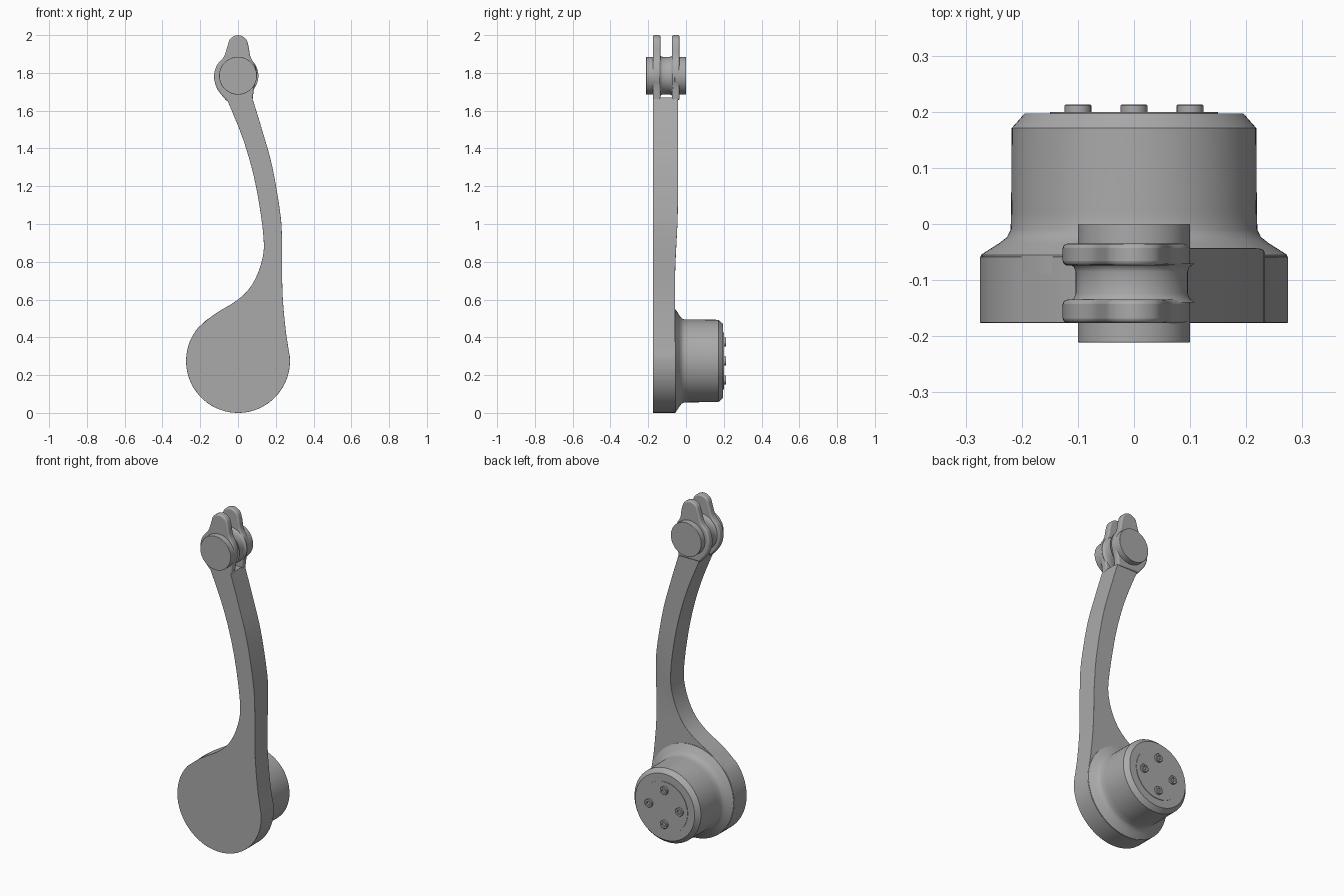
import bpy, bmesh, math
from mathutils import Vector
from mathutils.geometry import interpolate_bezier

cube = bpy.data.objects.get("Cube")
if cube:
    bpy.data.objects.remove(cube)

metal = bpy.data.materials.new("cast_grey")
metal.use_nodes = True
GREY = (0.4, 0.4, 0.4, 1)
metal.diffuse_color = GREY
metal.node_tree.nodes["Principled BSDF"].inputs["Base Color"].default_value = GREY

HUB_Z = 0.275     # centre of the large round end
PIN_Z = 1.785     # centre of the fork pin


def finish(name, bm, bevel=0):
    """Turn a bmesh into a smooth shaded, optionally bevelled object."""
    bmesh.ops.recalc_face_normals(bm, faces=bm.faces)
    mesh = bpy.data.meshes.new(name)
    bm.to_mesh(mesh)
    bm.free()
    mesh.materials.append(metal)
    obj = bpy.data.objects.new(name, mesh)
    bpy.context.collection.objects.link(obj)
    if bevel:
        mod = obj.modifiers.new("rounded_edges", 'BEVEL')
        mod.width, mod.segments = bevel, 3
        mod.limit_method, mod.angle_limit = 'ANGLE', math.radians(50)
    bpy.ops.object.select_all(action='DESELECT')
    obj.select_set(True)
    bpy.context.view_layer.objects.active = obj
    bpy.ops.object.shade_smooth_by_angle(angle=math.radians(35))
    return obj


def lathe(name, profile, x, z, sides=64, bevel=0):
    """Revolve (radius, y) points around a front-to-back axis."""
    bm = bmesh.new()
    rings = []
    for r, y in profile:
        rings.append([bm.verts.new((x + r * math.cos(math.tau * i / sides), y,
                                    z + r * math.sin(math.tau * i / sides)))
                      for i in range(sides)])
    for a, b in zip(rings, rings[1:]):
        for i in range(sides):
            j = (i + 1) % sides
            bm.faces.new((a[i], a[j], b[j], b[i]))
    bm.faces.new(rings[0])
    bm.faces.new(rings[-1])
    return finish(name, bm, bevel)


def smooth_path(points, count):
    """Sample a curve through the points, evenly by length."""
    p = [Vector(q).to_3d() for q in points]
    dense = []
    for i in range(len(p) - 1):
        t0 = p[min(i + 1, len(p) - 1)] - p[max(i - 1, 0)]
        t1 = p[min(i + 2, len(p) - 1)] - p[i]
        dense += interpolate_bezier(p[i], p[i] + t0 / 6, p[i + 1] - t1 / 6, p[i + 1], 24)[:-1]
    dense.append(p[-1])
    step = (len(dense) - 1) / (count - 1)
    return [dense[round(i * step)] for i in range(count)]


def arc(start, end, count, radius):
    """Points on the large round end, skipping the start."""
    return [Vector((radius * math.cos(a), HUB_Z + radius * math.sin(a), 0))
            for a in (math.radians(start + (end - start) * i / count)
                      for i in range(1, count + 1))]


# Curved arm flowing into the large round end, lofted between two edge curves
left_edge = smooth_path([(-.063, 1.67), (.03, 1.44), (.095, 1.2), (.135, .93), (.125, .8),
                         (.075, .68), (0, .6), (-.12, .525), (-.193, .467)], 41)
right_edge = smooth_path([(.075, 1.67), (.127, 1.5), (.18, 1.31), (.222, 1.07), (.233, .92),
                          (.235, .65), (.25, .46), (.264, .36), (.274, .3)], 41)
left_edge += arc(135, 268, 28, .275)
right_edge += arc(5, -88, 28, .275)


def back_y(z):
    t = max(0, min(1, (z - .7) / .4))
    return -.058 + .015 * t * t * (3 - 2 * t)


bm = bmesh.new()
sections = []
for l, r in zip(left_edge, right_edge):
    sections.append([bm.verts.new(c) for c in (
        (l.x, -.176, l.y), (r.x, -.176, r.y),
        (r.x, back_y(r.y), r.y), (l.x, back_y(l.y), l.y))])
for a, b in zip(sections, sections[1:]):
    for i in range(4):
        j = (i + 1) % 4
        bm.faces.new((a[i], a[j], b[j], b[i]))
bm.faces.new(sections[0])
bm.faces.new(sections[-1])
finish("curved_arm", bm, .008)

# Fork cheeks: a rounded lobe with a narrower tab on top
cheek = smooth_path([(-.063, 1.655), (-.11, 1.715), (-.127, 1.78), (-.112, 1.84), (-.075, 1.885),
                     (-.056, 1.94), (-.04, 1.982), (0, 2.0), (.04, 1.982), (.056, 1.94),
                     (.066, 1.885), (.09, 1.84), (.1, 1.785), (.085, 1.72), (.077, 1.655)], 57)
for name, y0, y1 in (("front_fork_cheek", -.176, -.135), ("back_fork_cheek", -.074, -.035)):
    bm = bmesh.new()
    face = bm.faces.new([bm.verts.new((p.x, y0, p.y)) for p in cheek])
    new = bmesh.ops.extrude_face_region(bm, geom=[face])["geom"]
    bmesh.ops.translate(bm, vec=(0, y1 - y0, 0),
                        verts=[v for v in new if isinstance(v, bmesh.types.BMVert)])
    finish(name, bm, .008)

# Hub between the cheeks, flaring where it meets them, and the round pin ends
lathe("fork_hub", [(.112, -.14), (.103, -.132), (.1, -.124), (.1, -.085),
                   (.103, -.077), (.112, -.07)], -.004, PIN_Z)
lathe("front_pin_end", [(.1, -.15), (.1, -.211)], 0, PIN_Z, bevel=.002)
lathe("back_pin_end", [(.1, -.06), (.1, 0)], 0, PIN_Z, bevel=.002)

# Barrel on the back of the round end
lathe("back_barrel", [(.273, -.09), (.273, -.055), (.24, -.034), (.226, -.023), (.22, -.01),
                      (.219, .02), (.218, .171), (.195, .197)], 0, HUB_Z, 96)
lathe("barrel_cap", [(.15, .19), (.15, .2)], 0, HUB_Z)

# Four socket bolts around the cap
for i in range(4):
    a = math.tau * i / 4
    lathe(f"socket_bolt_{i + 1}", [(.024, .19), (.024, .211), (.022, .213), (.012, .213), (.012, .202)],
          .1 * math.cos(a), HUB_Z + .1 * math.sin(a), 24)
